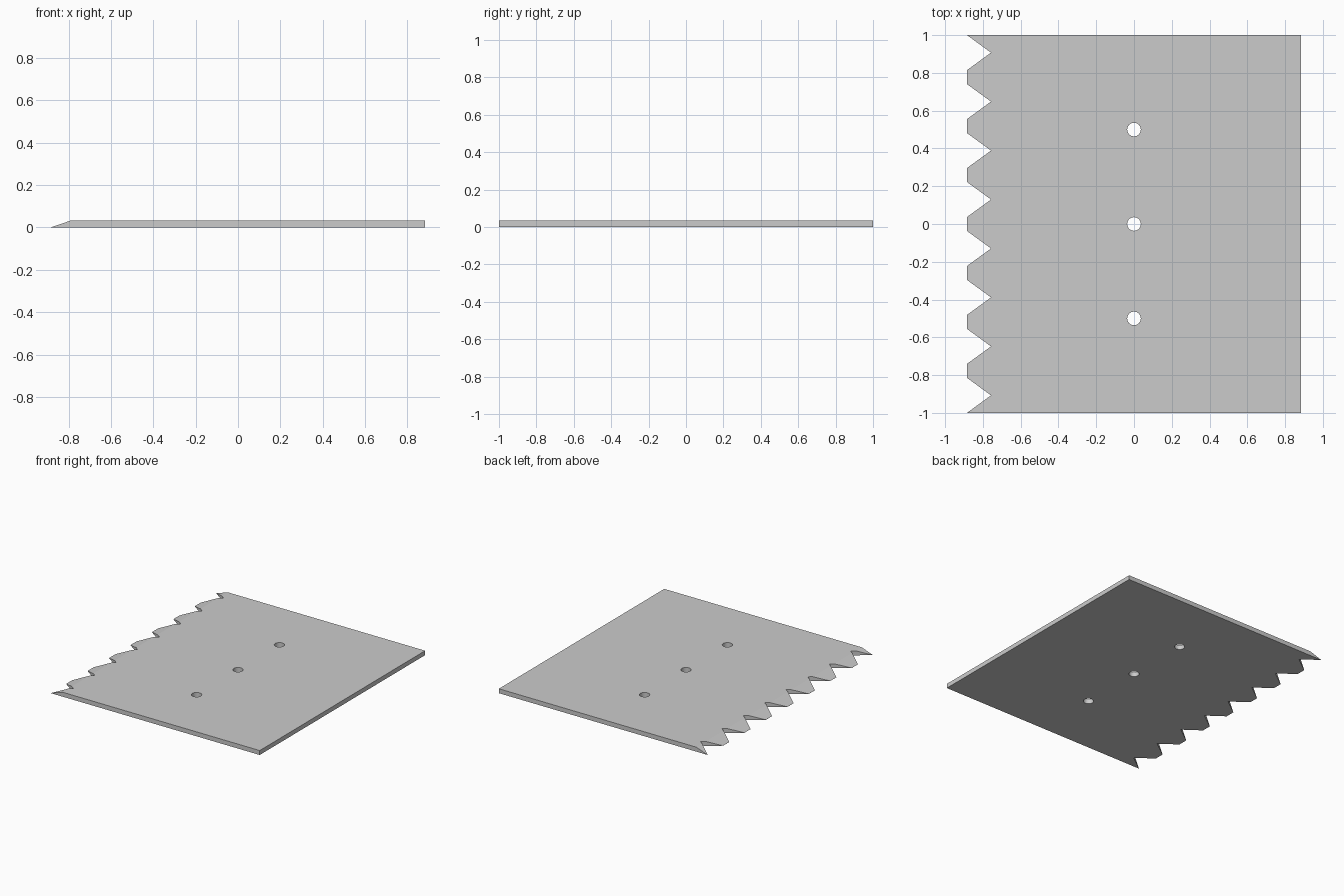
import bpy, bmesh, math

if "Cube" in bpy.data.objects:
    bpy.data.objects.remove(bpy.data.objects["Cube"])

HX, T = 0.884, 0.034


def prism(bm, points, offset):
    """Closed prism: polygon of 3D points extruded along offset."""
    face = bm.faces.new([bm.verts.new(p) for p in points])
    ext = bmesh.ops.extrude_face_region(bm, geom=[face])
    moved = [g for g in ext["geom"] if isinstance(g, bmesh.types.BMVert)]
    bmesh.ops.translate(bm, verts=moved, vec=offset)


def make_object(name, bm):
    bmesh.ops.recalc_face_normals(bm, faces=bm.faces)
    mesh = bpy.data.meshes.new(name)
    bm.to_mesh(mesh)
    bm.free()
    obj = bpy.data.objects.new(name, mesh)
    bpy.context.collection.objects.link(obj)
    return obj


# Plate with a sharpened left edge
bm = bmesh.new()
profile = [(-HX, 0), (HX, 0), (HX, T), (-0.786, T), (-HX, 0.0005)]
prism(bm, [(x, -1, z) for x, z in profile], (0, 2, 0))
plate = make_object("serrated_plate", bm)

# Cutters: eight V notches along the sharp edge, three round holes
bm = bmesh.new()
apex, half, pitch = -0.757, 0.0925, 0.2592
reach = 1.3  # extends each V beyond the edge
for i in range(8):
    y = (i - 3.5) * pitch
    xe = apex - (HX + apex) * reach
    prism(bm, [(apex, y, -0.1), (xe, y + half * reach, -0.1),
               (xe, y - half * reach, -0.1)], (0, 0, 0.3))
for y in (-0.5, 0, 0.5):
    ring = [math.tau * k / 32 for k in range(32)]
    prism(bm, [(0.036 * math.cos(a), y + 0.036 * math.sin(a), -0.1)
               for a in ring], (0, 0, 0.3))
cutter = make_object("notch_and_hole_cutter", bm)
cutter.hide_render = True

# Cut the plate
mod = plate.modifiers.new("cut", "BOOLEAN")
mod.operation = "DIFFERENCE"
mod.solver = "EXACT"
mod.object = cutter
bpy.context.view_layer.objects.active = plate
plate.select_set(True)
bpy.ops.object.modifier_apply(modifier=mod.name)
bpy.data.objects.remove(cutter)
bpy.ops.object.shade_smooth_by_angle(angle=math.radians(15))
